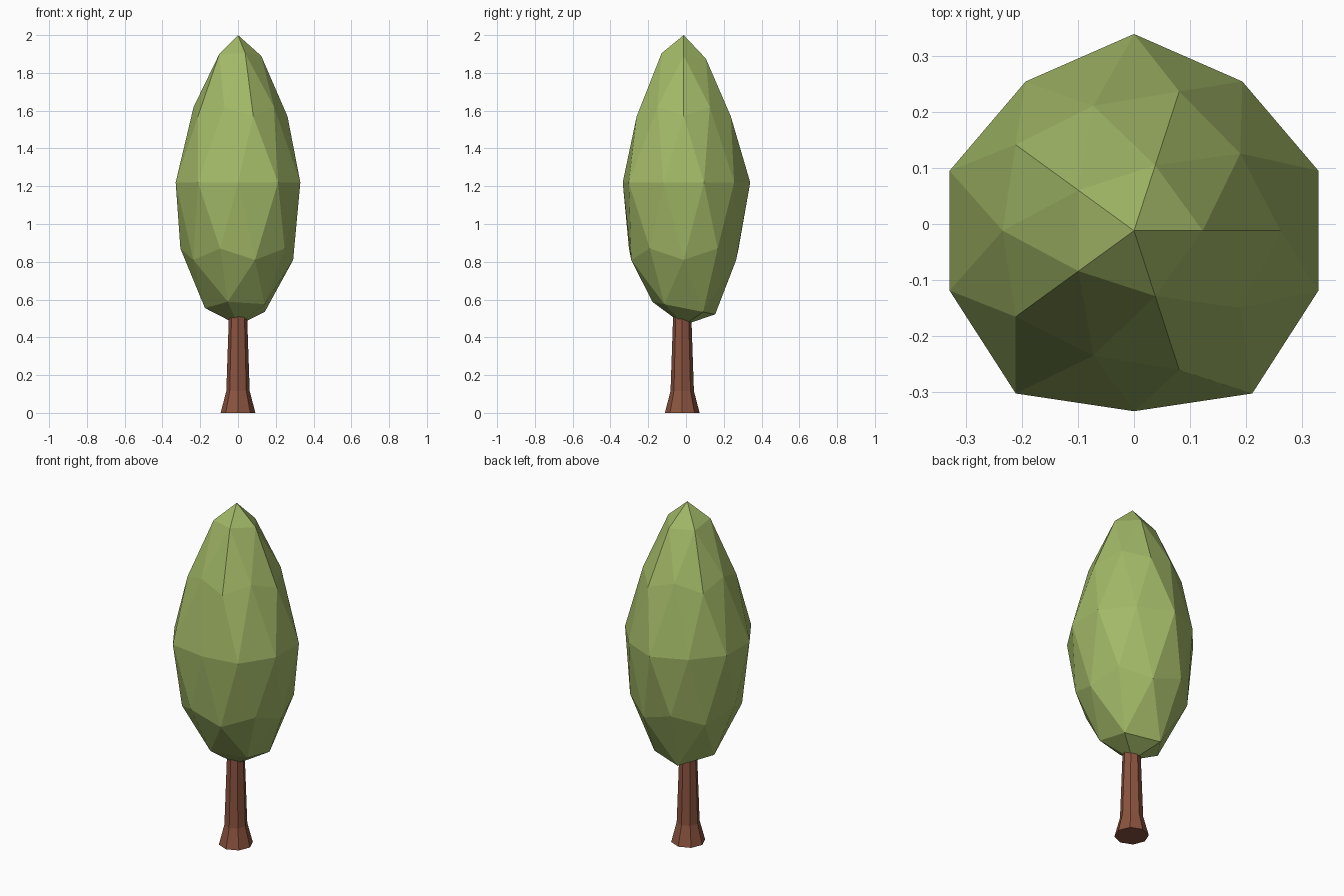
import bpy, bmesh, math

cube = bpy.data.objects.get("Cube")
if cube:
    bpy.data.objects.remove(cube, do_unlink=True)


def make_material(name, rgb):
    mat = bpy.data.materials.new(name)
    mat.use_nodes = True
    colour = (*rgb, 1.0)
    mat.diffuse_color = colour
    bsdf = mat.node_tree.nodes["Principled BSDF"]
    bsdf.inputs["Base Color"].default_value = colour
    bsdf.inputs["Roughness"].default_value = 0.9
    return mat


def make_object(name, bm, mat):
    bmesh.ops.recalc_face_normals(bm, faces=bm.faces)
    mesh = bpy.data.meshes.new(name)
    bm.to_mesh(mesh)
    bm.free()
    mesh.materials.append(mat)
    obj = bpy.data.objects.new(name, mesh)
    bpy.context.collection.objects.link(obj)
    return obj


leaf_green = make_material("leaf green", (0.36, 0.48, 0.135))
bark_brown = make_material("bark brown", (0.26, 0.088, 0.05))

# Foliage: faceted ball whose rings are reshaped into a tapered crown
# Each ring: height on the unit ball, final height, final radius, tilt to the back
RINGS = [
    (1.0, 2.0, 0.0, 0.0),
    (0.85, 1.89, 0.123, 0.015),
    (0.526, 1.62, 0.235, 0.0),
    (0.447, 1.57, 0.262, 0.0),
    (0.0, 1.22, 0.347, 0.0),
    (-0.447, 0.87, 0.305, 0.0),
    (-0.526, 0.81, 0.292, 0.0),
    (-0.85, 0.555, 0.175, 0.035),
    (-1.0, 0.465, 0.0, 0.0),
]
# Slightly uneven waist, counter-clockwise
WAIST = [0.347, 0.33, 0.352, 0.33, 0.347, 0.347, 0.36, 0.323, 0.36, 0.347]

bm = bmesh.new()
bmesh.ops.create_icosphere(bm, subdivisions=2, radius=1.0)
for v in bm.verts:
    unit_z, height, radius, tilt = min(RINGS, key=lambda r: abs(r[0] - v.co.z))
    angle = math.atan2(v.co.y, v.co.x)
    if unit_z == 0:
        radius = WAIST[round((math.degrees(angle) - 18) / 36) % 10]
    v.co = (radius * math.cos(angle),
            radius * math.sin(angle) - 0.012,
            height - tilt * math.sin(angle))
make_object("foliage", bm, leaf_green)

# Trunk: eight-sided post with a flared foot
SIDES = 8
bm = bmesh.new()
loops = []
for z, radius in [(0, 0.092), (0.115, 0.062), (0.52, 0.048)]:
    loops.append([bm.verts.new((radius * math.cos(math.tau * i / SIDES),
                                radius * math.sin(math.tau * i / SIDES) - 0.02, z))
                  for i in range(SIDES)])
for low, high in zip(loops, loops[1:]):
    for i in range(SIDES):
        j = (i + 1) % SIDES
        bm.faces.new((low[i], low[j], high[j], high[i]))
bm.faces.new(loops[0][::-1])
bm.faces.new(loops[-1])
make_object("trunk", bm, bark_brown)
